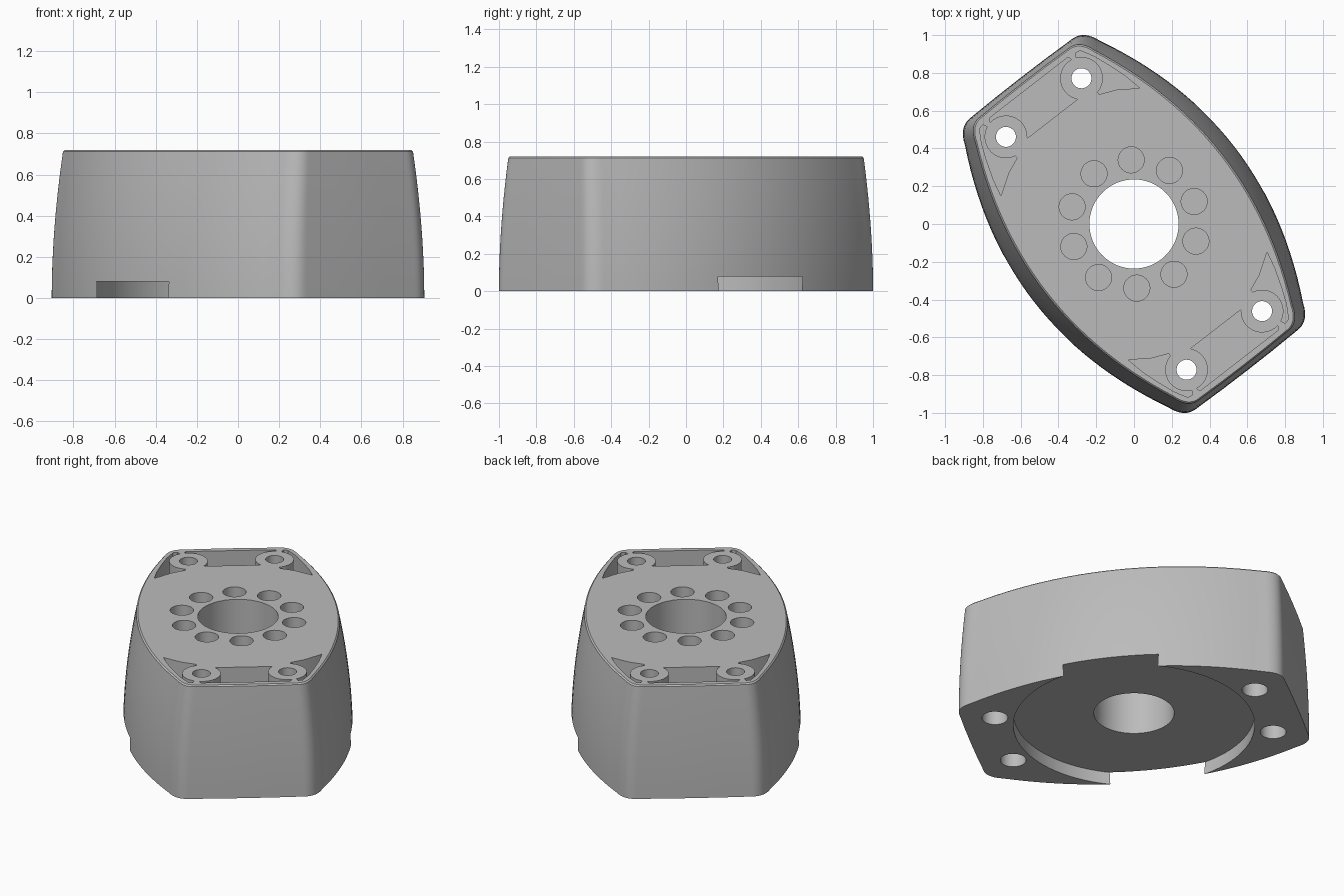
import bpy, bmesh, math
from mathutils import Matrix

cube = bpy.data.objects.get("Cube")
if cube:
    bpy.data.objects.remove(cube, do_unlink=True)

HEIGHT = 0.72
TURN = Matrix.Rotation(math.radians(37.8), 4, 'Z')

grey = bpy.data.materials.new("plain_grey")
grey.use_nodes = True
colour = (0.5, 0.5, 0.5, 1)
grey.diffuse_color = colour
grey.node_tree.nodes["Principled BSDF"].inputs["Base Color"].default_value = colour


def loft(name, rings):
    """Solid through stacked rings of points, capped at both ends."""
    bm = bmesh.new()
    loops = [[bm.verts.new(p) for p in ring] for ring in rings]
    n = len(loops[0])
    for a, b in zip(loops, loops[1:]):
        for i in range(n):
            j = (i + 1) % n
            bm.faces.new((a[i], a[j], b[j], b[i]))
    bm.faces.new(loops[0][::-1])
    bm.faces.new(loops[-1])
    bmesh.ops.recalc_face_normals(bm, faces=bm.faces)
    mesh = bpy.data.meshes.new(name)
    bm.to_mesh(mesh)
    bm.free()
    mesh.materials.append(grey)
    ob = bpy.data.objects.new(name, mesh)
    bpy.context.collection.objects.link(ob)
    return ob


def prism(name, outline, low, high):
    return loft(name, [[(x, y, z) for x, y in outline] for z in (low, high)])


def cylinder(name, x, y, radius, low, high, sides=40):
    steps = [math.tau * i / sides for i in range(sides)]
    return prism(name, [(x + radius * math.cos(t), y + radius * math.sin(t))
                        for t in steps], low, high)


def cut(target, cutter):
    """Subtract the cutter, then discard it."""
    mod = target.modifiers.new("cut", 'BOOLEAN')
    mod.operation = 'DIFFERENCE'
    mod.solver = 'EXACT'
    mod.object = cutter
    cutter.hide_render = True
    bpy.context.view_layer.update()
    graph = bpy.context.evaluated_depsgraph_get()
    mesh = bpy.data.meshes.new_from_object(target.evaluated_get(graph))
    target.modifiers.clear()
    target.data = mesh
    bpy.data.objects.remove(cutter, do_unlink=True)


# Outline: bowed sides, nearly straight ends, rounded corners
def side(v):
    return 0.672 - v * v / 3.5


quarter = [(side(0.88 * i / 14), 0.88 * i / 14) for i in range(14)]
start, corner, end = (side(0.88), 0.88), (0.415, 0.98), (0.33, 0.975)
for i in range(11):
    t = i / 10
    quarter.append(tuple((1 - t) ** 2 * a + 2 * t * (1 - t) * b + t * t * c
                         for a, b, c in zip(start, corner, end)))
quarter += [(0.165, 0.979), (0, 0.98)]
half = quarter + [(-x, y) for x, y in quarter[-2::-1]]
outline = half + [(-x, -y) for x, y in half[1:-1]]
# The lower half runs from the left side back to the right side

# Body: side walls curve inward towards the top, with a small edge break
rings = []
for i in range(11):
    f = i / 10
    z = f * (HEIGHT - 0.008)
    su, sv = 1 - 0.115 * f ** 1.9, 1 - 0.029 * f ** 1.9
    rings.append([(x * su, y * sv, z) for x, y in outline])
rings.append([(x * 0.872, y * 0.964, HEIGHT) for x, y in outline])
body = loft("housing_body", rings)

# Round recess underneath, breaking through both sides, and the centre bore
cut(body, cylinder("recess_cutter", 0, 0, 0.708, -0.1, 0.08, 96))
cut(body, cylinder("bore_cutter", 0, 0, 0.236, -0.1, 1, 64))

# Ring of ten blind holes
first = math.radians(92.5 - 37.8)
for i in range(10):
    a = first + math.tau * i / 10
    cut(body, cylinder("blind_hole_cutter", 0.34 * math.cos(a), 0.34 * math.sin(a),
                       0.069, 0.4, 1, 32))

# Pockets around the screw bosses at each end
FLOOR = 0.42
middle = [(-0.165, 0.705), (0.165, 0.705), (0.245, 0.83), (0.272, 0.895),
          (0.262, 0.912), (-0.262, 0.912), (-0.272, 0.895), (-0.245, 0.83)]
wing = [(0.465, 0.55), (0.445, 0.64), (0.412, 0.74), (0.377, 0.83), (0.337, 0.9),
        (0.31, 0.905), (0.275, 0.84), (0.275, 0.655), (0.36, 0.62)]
for s in (1, -1):
    shapes = [middle, wing, [(-x, y) for x, y in wing]]
    for shape in shapes:
        pocket = prism("pocket_cutter", [(s * x, s * y) for x, y in shape], FLOOR, 0.9)
        for u in (0.253, -0.253):
            cut(pocket, cylinder("boss_keep", u, s * 0.78, 0.113, 0.3, 1))
        cut(body, pocket)
    # Screw holes, wider from below
    for u in (0.253, -0.253):
        cut(body, cylinder("screw_cutter", u, s * 0.78, 0.053, -0.1, 1, 32))
        cut(body, cylinder("counterbore_cutter", u, s * 0.78, 0.076, -0.1, 0.35, 32))

# Turn into place and shade
body.data.transform(TURN)
bpy.ops.object.select_all(action='DESELECT')
body.select_set(True)
bpy.context.view_layer.objects.active = body
bpy.ops.object.shade_smooth_by_angle(angle=math.radians(30))
